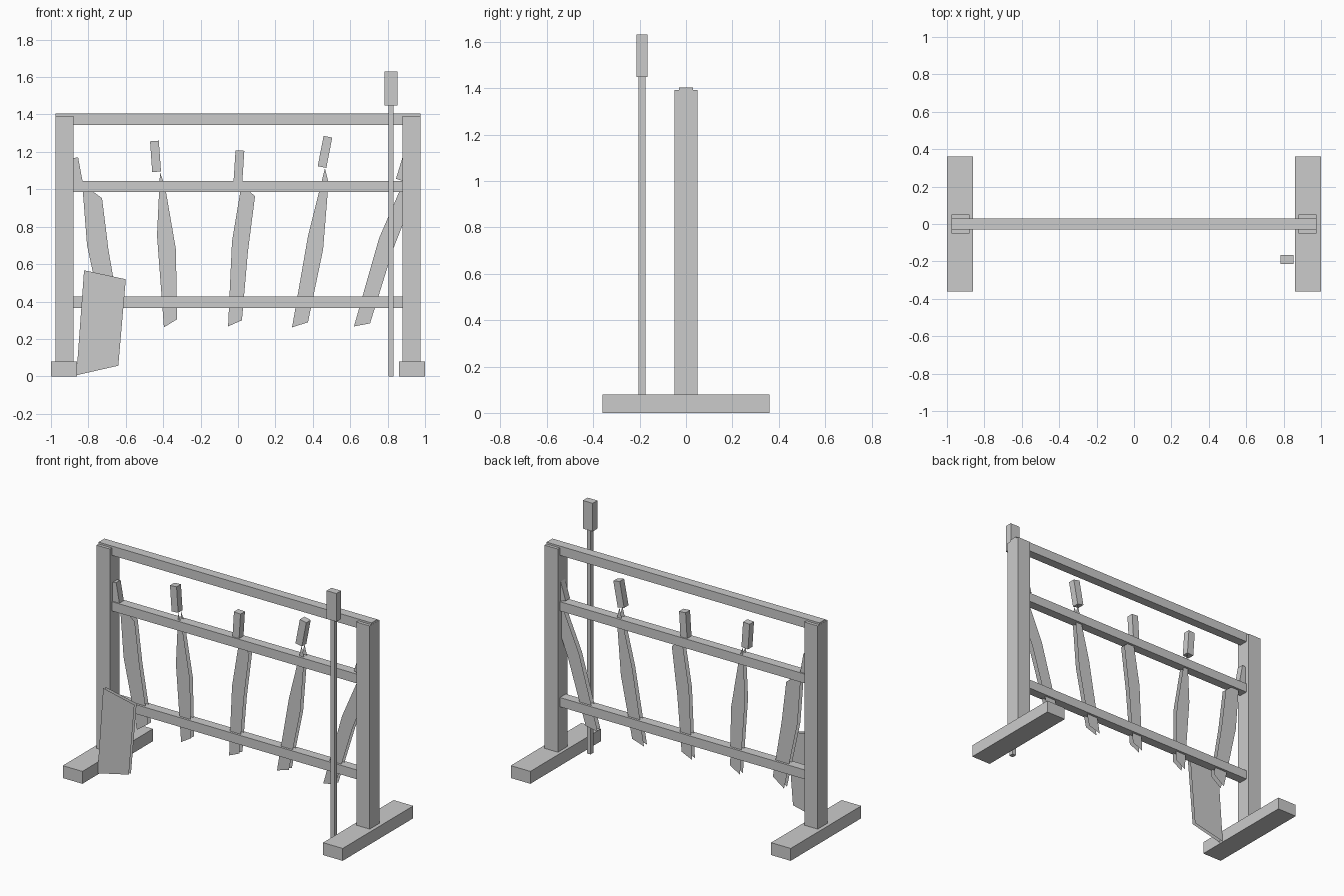
import bpy, bmesh
from math import radians

if "Cube" in bpy.data.objects:
    bpy.data.objects.remove(bpy.data.objects["Cube"])


def box(name, center, size, tilt=0.0):
    """Box with a tilt (degrees) about the y axis."""
    bm = bmesh.new()
    bmesh.ops.create_cube(bm, size=1.0)
    bmesh.ops.scale(bm, vec=size, verts=bm.verts)
    ob = add_object(name, bm)
    ob.location = center
    ob.rotation_euler = (0, radians(tilt), 0)
    return ob


def plate(name, outline, y_front, y_back):
    """Front and back sheets from an outline in x and z, open at the rim."""
    bm = bmesh.new()
    # outline runs clockwise seen from the front
    bm.faces.new([bm.verts.new((x, y_front, z)) for x, z in reversed(outline)])
    bm.faces.new([bm.verts.new((x, y_back, z)) for x, z in outline])
    return add_object(name, bm)


def add_object(name, bm):
    mesh = bpy.data.meshes.new(name)
    bm.to_mesh(mesh)
    bm.free()
    ob = bpy.data.objects.new(name, mesh)
    bpy.context.collection.objects.link(ob)
    return ob


# Feet and posts
for side, s in (("left", -1), ("right", 1)):
    box(f"{side}_foot", (0.93 * s, 0, 0.04), (0.14, 0.72, 0.08))
    box(f"{side}_post", (0.928 * s, 0, 0.735), (0.096, 0.10, 1.314))

# Rails
box("top_rail", (0, 0, 1.374), (1.95, 0.06, 0.06))
box("middle_rail", (0, 0, 1.015), (1.80, 0.06, 0.06))
box("lower_rail", (0, 0, 0.396), (1.80, 0.06, 0.06))

# Swords: grip (x, z, tilt) and bent blade outline
swords = [
    ((-0.863, 1.086, -10.5),
     [(-.833, 1.032), (-.727, .952), (-.693, .679), (-.631, .315), (-.711, .257), (-.807, .70)]),
    ((-0.441, 1.176, -4),
     [(-.417, 1.09), (-.391, 1.021), (-.332, .679), (-.326, .305), (-.396, .262), (-.433, .754)]),
    ((0.005, 1.125, 3.7),
     [(.019, 1.027), (.091, .963), (.053, .668), (.021, .30), (-.053, .267), (-.032, .722)]),
    ((0.465, 1.20, 11),
     [(.465, 1.112), (.484, 1.037), (.455, .679), (.374, .289), (.289, .262), (.374, .749)]),
    ((0.891, 1.128, 17),
     [(.877, 1.021), (.936, .952), (.829, .679), (.706, .283), (.62, .267), (.754, .738)]),
]
for i, ((x, z, tilt), outline) in enumerate(swords, 1):
    box(f"sword_grip_{i}", (x, 0, z), (0.047, 0.045, 0.165), tilt)
    plate(f"sword_blade_{i}", outline, -0.015, 0.015)

# Shield leaning at the front left
plate("shield", [(-.823, .567), (-.60, .519), (-.64, .057), (-.864, .006)], -0.20, -0.178)

# Spear standing at the front right
box("spear_shaft", (0.818, -0.19, 0.725), (0.027, 0.03, 1.45))
box("spear_head", (0.818, -0.19, 1.54), (0.07, 0.048, 0.182))
